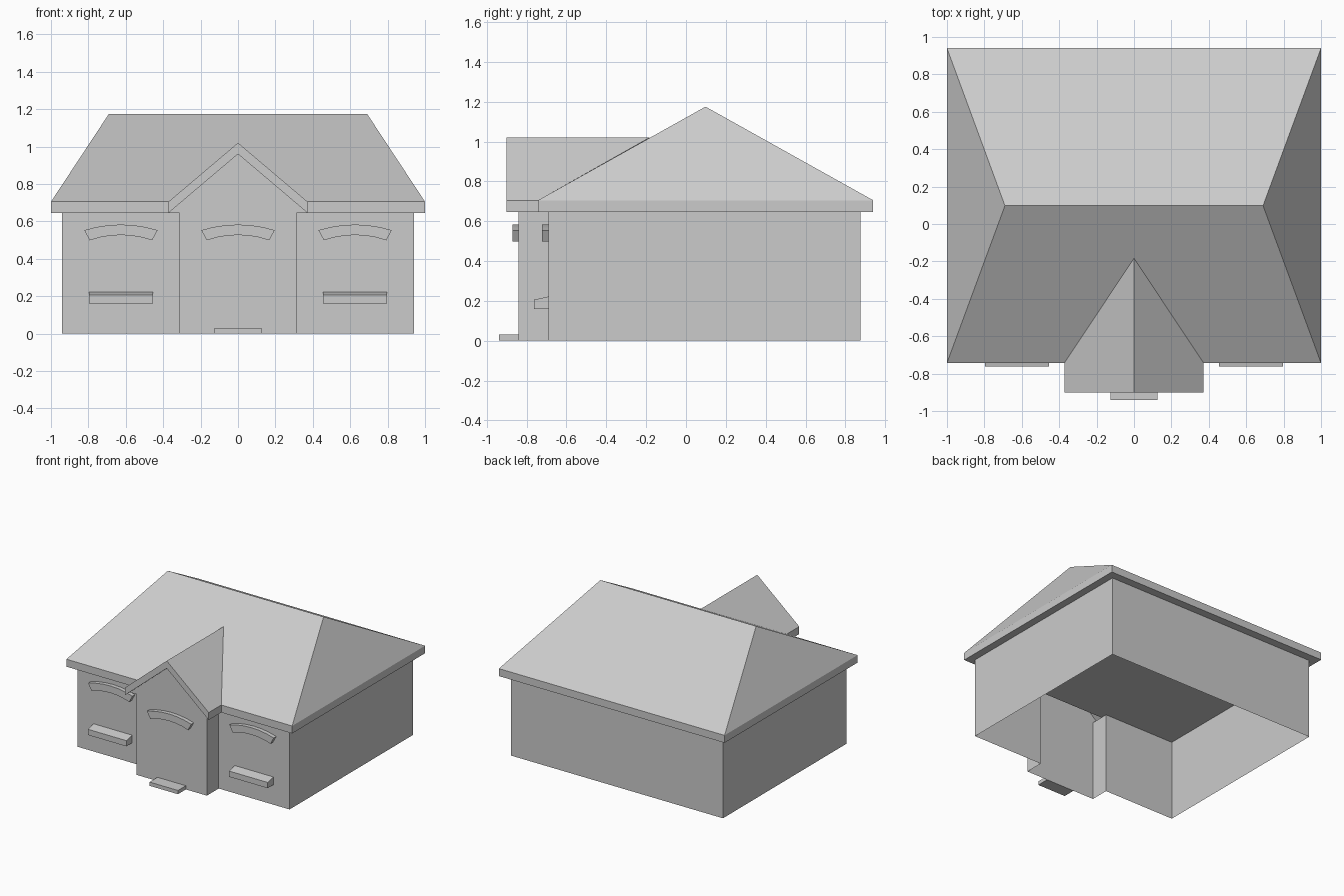
import bpy, bmesh, math

if "Cube" in bpy.data.objects:
    bpy.data.objects.remove(bpy.data.objects["Cube"])

EAVE, FASCIA = 0.645, 0.06          # underside of eaves, fascia height
WX, PX, GX = 0.94, 0.3125, 0.372    # half widths: walls, porch, gable roof
WALL_Y, PORCH_Y = -0.69, -0.84      # front wall planes


def make(name, verts, faces):
    me = bpy.data.meshes.new(name)
    me.from_pydata(verts, [], faces)
    bm = bmesh.new()
    bm.from_mesh(me)
    bmesh.ops.recalc_face_normals(bm, faces=bm.faces)
    bm.to_mesh(me)
    bm.free()
    ob = bpy.data.objects.new(name, me)
    bpy.context.collection.objects.link(ob)
    return ob


def prism(name, loop_a, loop_b):
    """Closed solid between two matching 3D outlines."""
    n = len(loop_a)
    faces = [tuple(range(n)), tuple(range(2 * n - 1, n - 1, -1))]
    faces += [(i, (i + 1) % n, n + (i + 1) % n, n + i) for i in range(n)]
    return make(name, loop_a + loop_b, faces)


# Walls: open shell following the floor plan, with the porch bump at the front
plan = [(PX, PORCH_Y), (PX, WALL_Y), (WX, WALL_Y), (WX, 0.875),
        (-WX, 0.875), (-WX, WALL_Y), (-PX, WALL_Y), (-PX, PORCH_Y)]
n = len(plan)
verts = [(x, y, z) for z in (0, EAVE) for x, y in plan]
faces = [(i, i + 1, n + i + 1, n + i) for i in range(n - 1)]
# porch front with its gable triangle
b = len(verts)
verts += [(GX, PORCH_Y, EAVE), (0, PORCH_Y, 0.96), (-GX, PORCH_Y, EAVE)]
faces.append((n - 1, 0, n, b, b + 1, b + 2, 2 * n - 1))
make("walls", verts, faces)

# Small soffits beside the porch walls
for s, side in ((-1, "left"), (1, "right")):
    make("porch_soffit_" + side,
         [(s * PX, PORCH_Y, EAVE), (s * GX, PORCH_Y, EAVE),
          (s * GX, -0.74, EAVE), (s * PX, -0.74, EAVE)], [(0, 1, 2, 3)])

# Hip roof with fascia and flat underside
corners = [(-1, -0.743), (1, -0.743), (1, 0.94), (-1, 0.94)]
verts = [(x, y, z) for z in (EAVE, EAVE + FASCIA) for x, y in corners]
verts += [(-0.69, 0.098, 1.175), (0.69, 0.098, 1.175)]
make("main_roof", verts,
     [(3, 2, 1, 0)] + [(i, (i + 1) % 4, 4 + (i + 1) % 4, 4 + i) for i in range(4)]
     + [(4, 5, 9, 8), (5, 6, 9), (6, 7, 8, 9), (7, 4, 8)])

# Porch gable roof: chevron slab running back into the valleys
top = EAVE + FASCIA
chevron = [(-GX, top), (0, 1.02), (GX, top), (GX, EAVE), (0, 0.96), (-GX, EAVE)]
back_y = [-0.743, -0.183, -0.743] * 2
prism("porch_roof", [(x, -0.902, z) for x, z in chevron],
      [(x, y, z) for (x, z), y in zip(chevron, back_y)])


def arc(half, end_z, mid_z, steps=6):
    """Shallow circular arc as (x, z) points from left to right."""
    h = mid_z - end_z
    r = (half * half + h * h) / (2 * h)
    a = math.asin(half / r)
    return [(r * math.sin(t), mid_z - r + r * math.cos(t))
            for t in (a * (2 * i / steps - 1) for i in range(steps + 1))]


# Arched lintels over the windows and the door
band = arc(0.196, 0.553, 0.583) + arc(0.167, 0.499, 0.527)[::-1]
for name, cx, y in (("window_lintel_left", -0.626, WALL_Y),
                    ("door_lintel", 0, PORCH_Y),
                    ("window_lintel_right", 0.626, WALL_Y)):
    prism(name, [(cx + x, y - 0.032, z) for x, z in band],
          [(cx + x, y, z) for x, z in band])

# Window sills with sloping tops
sill = [(-0.763, 0.16), (WALL_Y, 0.16), (WALL_Y, 0.222), (-0.763, 0.206)]
for cx, side in ((-0.626, "left"), (0.626, "right")):
    prism("window_sill_" + side, [(cx - 0.171, y, z) for y, z in sill],
          [(cx + 0.171, y, z) for y, z in sill])

# Door step
step = [(-0.94, 0), (PORCH_Y, 0), (PORCH_Y, 0.03), (-0.94, 0.03)]
prism("door_step", [(-0.126, y, z) for y, z in step],
      [(0.126, y, z) for y, z in step])
